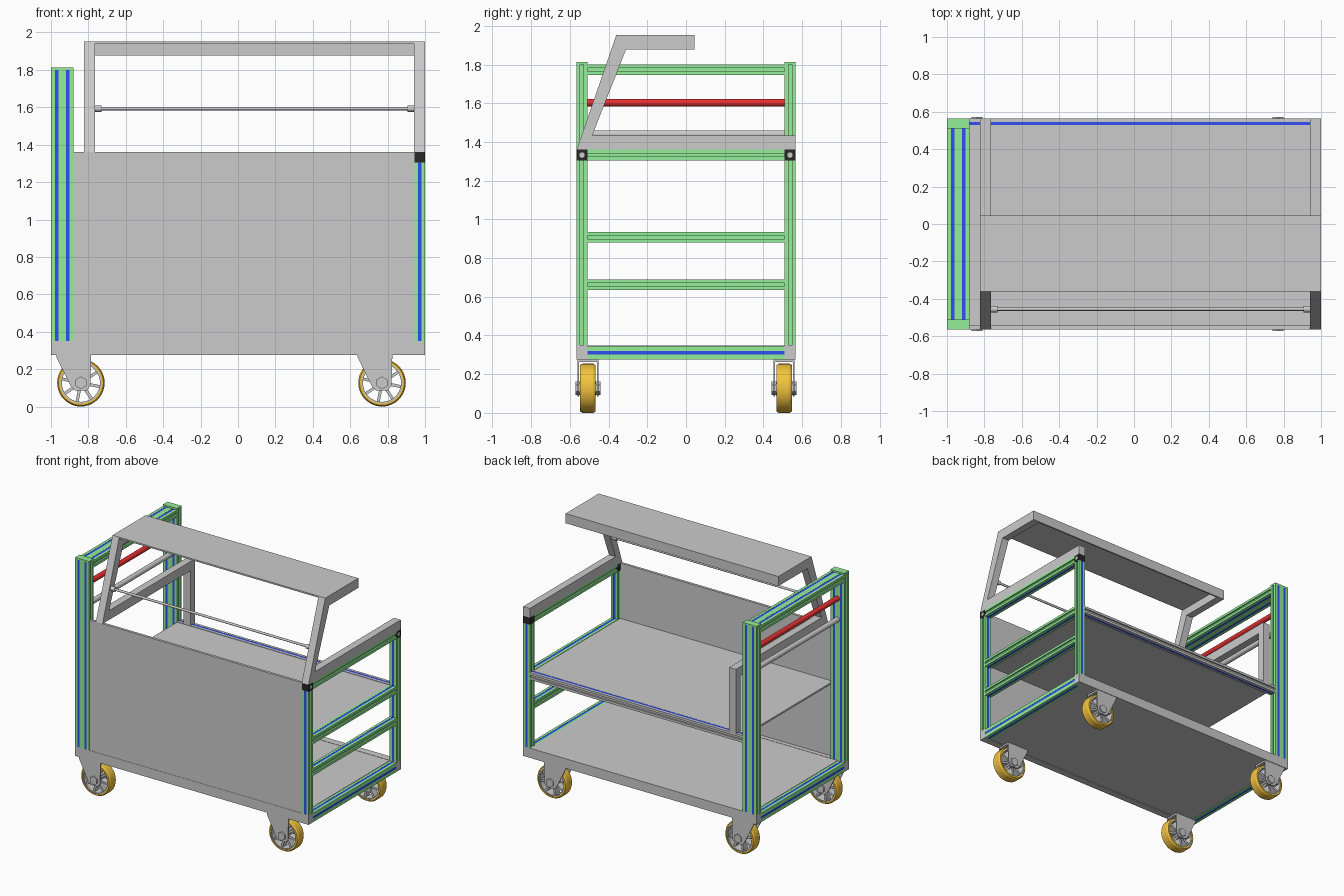
import bpy, bmesh, math
from mathutils import Vector, Matrix

if "Cube" in bpy.data.objects:
    bpy.data.objects.remove(bpy.data.objects["Cube"])


def mat(name, c):
    m = bpy.data.materials.new(name)
    m.diffuse_color = (*c, 1)
    m.use_nodes = True
    m.node_tree.nodes["Principled BSDF"].inputs["Base Color"].default_value = m.diffuse_color
    return m


GREEN = mat("green", (0.3, 0.86, 0.32))
BLUE = mat("blue", (0.03, 0.08, 0.9))
RED = mat("red", (0.8, 0.03, 0.03))
ORANGE = mat("orange", (0.9, 0.55, 0.05))
BLACK = mat("black", (0.02, 0.02, 0.02))


def finish(name, bm, m=None, smooth=False):
    bmesh.ops.recalc_face_normals(bm, faces=bm.faces)
    me = bpy.data.meshes.new(name)
    bm.to_mesh(me)
    bm.free()
    ob = bpy.data.objects.new(name, me)
    bpy.context.collection.objects.link(ob)
    if m:
        me.materials.append(m)
    if smooth:
        bpy.context.view_layer.objects.active = ob
        ob.select_set(True)
        bpy.ops.object.shade_smooth_by_angle()
        ob.select_set(False)
    return ob


def add_box(bm, lo, hi):
    lo, hi = Vector(lo), Vector(hi)
    bmesh.ops.create_cube(bm, size=1, matrix=Matrix.Translation((lo + hi) / 2) @ Matrix.Diagonal((*(hi - lo), 1)))


def box(name, lo, hi, m=None):
    bm = bmesh.new()
    add_box(bm, lo, hi)
    return finish(name, bm, m)


def prism(name, pts, axis, a, b, m=None):
    """Extrude a 2D outline (given in the other two axes, in order) from a to b."""
    bm = bmesh.new()
    vs = []
    for p in pts:
        c = list(p)
        c.insert(axis, a)
        vs.append(bm.verts.new(c))
    r = bmesh.ops.extrude_face_region(bm, geom=[bm.faces.new(vs)])
    d = [0, 0, 0]
    d[axis] = b - a
    bmesh.ops.translate(bm, vec=d, verts=[v for v in r["geom"] if isinstance(v, bmesh.types.BMVert)])
    return finish(name, bm, m)


def rod(name, p, q, r, m=None, seg=24):
    p, q = Vector(p), Vector(q)
    bm = bmesh.new()
    rot = (q - p).to_track_quat("Z", "Y").to_matrix().to_4x4()
    bmesh.ops.create_cone(bm, cap_ends=True, segments=seg, radius1=r, radius2=r, depth=(q - p).length,
                          matrix=Matrix.Translation((p + q) / 2) @ rot)
    return finish(name, bm, m, seg > 8)


def extrusion(name, lo, hi, axis, blue_axes, m=GREEN):
    """Slotted aluminium profile with blue cover strips in the slots facing blue_axes."""
    u, v = [i for i in range(3) if i != axis]
    h, dep = 0.009, 0.012
    c = [Vector(t) for t in ((lo[u], lo[v]), (hi[u], lo[v]), (hi[u], hi[v]), (lo[u], hi[v]))]
    pts = []
    strips = bmesh.new()
    for k in range(4):
        a, b = c[k], c[(k + 1) % 4]
        L = (b - a).length
        d = (b - a) / L
        inward = Vector((-d.y, d.x))
        n = max(1, round(L / 0.058))
        pts.append(a)
        for i in range(n):
            t = (i + 0.5) / n * L
            s, e = a + d * (t - h), a + d * (t + h)
            pts += [s, s + inward * dep, e + inward * dep, e]
            if (v if k % 2 == 0 else u) in blue_axes:
                s1, e1 = s + inward * 0.001, e + inward * dep
                l, g = list(lo), list(hi)
                l[u], g[u] = sorted((s1.x, e1.x))
                l[v], g[v] = sorted((s1.y, e1.y))
                add_box(strips, l, g)
    prism(name, pts, axis, lo[axis], hi[axis], m)
    finish(name + "_cover_strips", strips, BLUE)


Y0, Y1 = 0.51, 0.565
# base: long beams, floor plate and slotted end bars
for s, n in ((-1, "front"), (1, "back")):
    ya, yb = sorted((s * Y0, s * Y1))
    box(n + "_base_beam", (-1, ya, 0.275), (1, yb, 0.35))
    # uprights
    extrusion(n + "_left_post", (-1, ya, 0.35), (-0.88, yb, 1.80), 2, (1,))
    box(n + "_left_post_cap", (-1, ya, 1.80), (-0.88, yb, 1.812), GREEN)
    extrusion(n + "_right_post", (0.943, ya, 0.35), (1, yb, 1.305), 2, (1,))
    # black corner connectors with a round plug
    box(n + "_corner_connector", (0.943, ya, 1.305), (1, yb, 1.36), BLACK)
    rod(n + "_corner_plug", (0.99, s * 0.5375, 1.332), (1.001, s * 0.5375, 1.332), 0.014)
box("base_floor", (-0.943, -Y0, 0.28), (0.943, Y0, 0.348))
for s, n in ((-1, "left"), (1, "right")):
    xa, xb = sorted((s * 0.943, s))
    extrusion(n + "_base_end_bar", (xa, -Y0, 0.275), (xb, Y0, 0.345), 1, (0, 2))

# end cross bars
for i, z in enumerate((0.635, 0.88, 1.305)):
    extrusion(f"right_cross_bar_{i}", (0.943, -Y0, z), (1, Y0, z + 0.055), 1, (2,))
extrusion("left_top_bar", (-1, -Y0, 1.745), (-0.88, Y0, 1.80), 1, (2,))
rod("push_handle", (-0.94, -Y0, 1.603), (-0.94, Y0, 1.603), 0.02, RED)
rod("lower_handle_tube", (-0.94, -Y0, 1.44), (-0.94, Y0, 1.44), 0.02)

# front panel and middle shelf
box("front_panel", (-0.88, -0.563, 0.35), (0.943, -0.543, 1.36))
box("middle_shelf", (-0.88, -0.543, 0.918), (0.943, Y0, 0.932))
extrusion("shelf_back_beam", (-0.88, Y0, 0.88), (0.943, Y1, 0.935), 0, (2,), None)

# canopy side frames: rail, leaning strut and top arm in one outline
side = [(-0.565, 1.36), (-0.36, 1.953), (0.045, 1.953), (0.045, 1.878),
        (-0.31, 1.878), (-0.485, 1.432), (0.565, 1.432), (0.565, 1.36)]
for n, xa in (("left", -0.823), ("right", 0.942)):
    prism(n + "_canopy_frame", side, 0, xa, xa + 0.058)
box("rail_support_post", (-0.823, Y0, 0.935), (-0.765, Y1, 1.36))

# canopy sheet with back flange
box("canopy_top", (-0.765, -0.36, 1.941), (0.942, 0.045, 1.953))
box("canopy_back_flange", (-0.765, 0.033, 1.878), (0.942, 0.045, 1.941))

# hanging rod between struts
rod("hanging_rod", (-0.765, -0.455, 1.593), (0.942, -0.455, 1.593), 0.009)
for n, xa, xb in (("left", -0.765, -0.73), ("right", 0.907, 0.942)):
    rod(n + "_rod_socket", (xa, -0.455, 1.593), (xb, -0.455, 1.593), 0.017)


def lathe(name, prof, x, y, z, m=None, seg=40):
    """Revolve a closed (radius, y) outline about the y axis."""
    bm = bmesh.new()
    rings = []
    for i in range(seg):
        a = 2 * math.pi * i / seg
        rings.append([bm.verts.new((x + r * math.cos(a), y + w, z + r * math.sin(a))) for r, w in prof])
    for i in range(seg):
        p, q = rings[i], rings[(i + 1) % seg]
        for j in range(len(prof)):
            k = (j + 1) % len(prof)
            bm.faces.new((p[j], p[k], q[k], q[j]))
    return finish(name, bm, m, True)


# casters
for x in (-0.84, 0.77):
    for s in (-1, 1):
        n = ("left" if x < 0 else "right") + ("_front" if s < 0 else "_back")
        y, z = s * 0.507, 0.127
        lathe(n + "_tyre", [(0.11, -0.04), (0.12, -0.04), (0.127, -0.028), (0.127, 0.028), (0.12, 0.04), (0.11, 0.04)],
              x, y, z, ORANGE)
        lathe(n + "_wheel_rim", [(0.102, -0.036), (0.11, -0.036), (0.11, 0.036), (0.102, 0.036)], x, y, z)
        rod(n + "_wheel_hub", (x, y - 0.042, z), (x, y + 0.042, z), 0.036)
        bm = bmesh.new()
        for i in range(8):
            b2 = bmesh.new()
            add_box(b2, (0.03, -0.025, -0.008), (0.105, 0.025, 0.008))
            b2.transform(Matrix.Translation((x, y, z)) @ Matrix.Rotation(i * math.pi / 4 + 0.2, 4, "Y"))
            tmp = bpy.data.meshes.new("spoke")
            b2.to_mesh(tmp)
            b2.free()
            bm.from_mesh(tmp)
            bpy.data.meshes.remove(tmp)
        finish(n + "_wheel_spokes", bm)
        # fork cheeks, top plate and axle bolt
        fork = [(x - 0.13, 0.275), (x - 0.13, 0.262), (x - 0.055, 0.11), (x - 0.03, 0.085),
                (x + 0.03, 0.085), (x + 0.05, 0.11), (x + 0.055, 0.262), (x + 0.055, 0.275)]
        for k, side_y in enumerate((-0.05, 0.05)):
            prism(f"{n}_fork_cheek_{k}", fork, 1, y + side_y - 0.004, y + side_y + 0.004)
        box(n + "_fork_plate", (x - 0.13, y - 0.054, 0.262), (x + 0.055, y + 0.054, 0.276))
        rod(n + "_axle_bolt", (x, y - 0.064, z), (x, y + 0.064, z), 0.034, None, 6)
